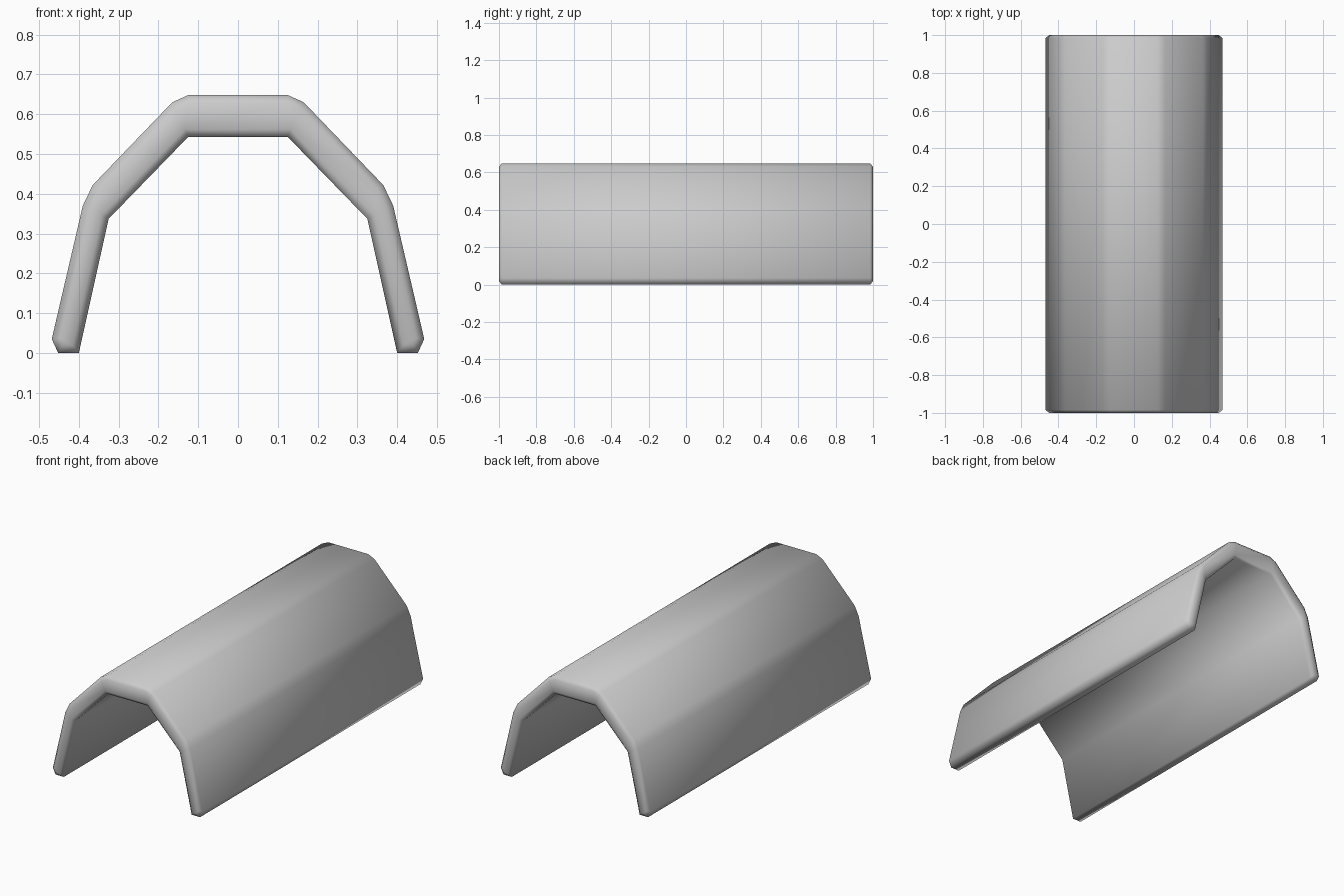
import bpy, bmesh, math
from mathutils import Vector

if "Cube" in bpy.data.objects:
    bpy.data.objects.remove(bpy.data.objects["Cube"])

# Half profile (x, z): inner foot, then up the outside, and the inside corners
outer = [(0.40, 0), (0.452, 0), (0.468, 0.035), (0.39, 0.37),
         (0.365, 0.422), (0.165, 0.63), (0.125, 0.648)]
inner = [(0.125, 0.543), (0.325, 0.337)]


def mirrored(pts):
    return [(-x, z) for x, z in reversed(pts)]


profile = [Vector(p) for p in outer + mirrored(outer) + mirrored(inner) + inner]


def inset(pts, d):
    """Mitred inward offset of a counter-clockwise polygon."""
    out = []
    for i, p in enumerate(pts):
        a = (p - pts[i - 1]).normalized()
        b = (pts[(i + 1) % len(pts)] - p).normalized()
        na, nb = Vector((-a.y, a.x)), Vector((-b.y, b.x))
        out.append(p + (na + nb) * d / (1 + na.dot(nb)))
    return out


# Arched shell: profile swept along y with chamfered ends
small = inset(profile, 0.019)
bm = bmesh.new()
rings = [[bm.verts.new((p.x, y, p.y)) for p in pts]
         for y, pts in ((-1, small), (-0.985, profile),
                        (0.985, profile), (1, small))]
n = len(profile)
for r0, r1 in zip(rings, rings[1:]):
    for i in range(n):
        j = (i + 1) % n
        bm.faces.new((r0[i], r0[j], r1[j], r1[i]))
bm.faces.new(rings[0])
bm.faces.new(rings[-1])
bmesh.ops.recalc_face_normals(bm, faces=bm.faces)
bmesh.ops.triangulate(bm, faces=[f for f in bm.faces if len(f.verts) > 4])

mesh = bpy.data.meshes.new("arched_shell")
bm.to_mesh(mesh)
bm.free()
shell = bpy.data.objects.new("arched_shell", mesh)
bpy.context.collection.objects.link(shell)
bpy.context.view_layer.objects.active = shell
shell.select_set(True)
bpy.ops.object.shade_smooth_by_angle(angle=math.radians(60))
